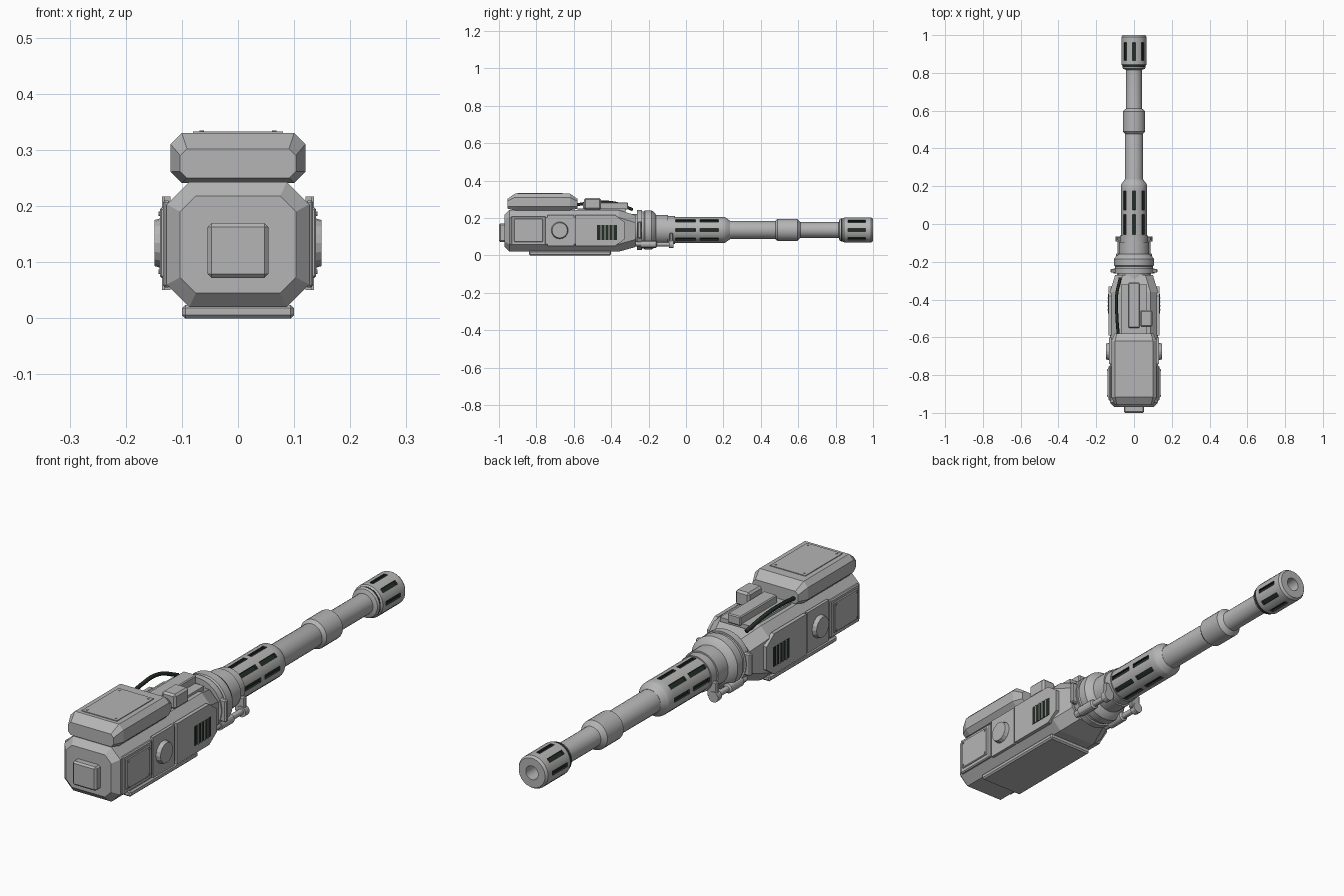
import bpy, bmesh, math
from mathutils import Matrix, Vector

cube = bpy.data.objects.get("Cube")
if cube:
    bpy.data.objects.remove(cube)


def material(name, rgb):
    m = bpy.data.materials.new(name)
    m.use_nodes = True
    m.diffuse_color = (*rgb, 1)
    m.node_tree.nodes["Principled BSDF"].inputs["Base Color"].default_value = (*rgb, 1)
    return m


GREY = material("gun grey", (0.46, 0.46, 0.46))
DARK = material("vent black", (0.016, 0.026, 0.018))
AXIS = 0.136  # height of the barrel axis


def finish(name, bm, mats=(GREY,), smooth=False, mirror=False):
    bmesh.ops.recalc_face_normals(bm, faces=bm.faces)
    me = bpy.data.meshes.new(name)
    bm.to_mesh(me)
    bm.free()
    for m in mats:
        me.materials.append(m)
    if smooth:
        me.shade_smooth()
        me.set_sharp_from_angle(angle=math.radians(30))
    ob = bpy.data.objects.new(name, me)
    bpy.context.scene.collection.objects.link(ob)
    if mirror:
        ob.modifiers.new("Mirror", "MIRROR")
    return ob


def box(name, lo, hi, bevel=0.0, mat=GREY, mirror=False):
    bm = bmesh.new()
    lo, hi = Vector(lo), Vector(hi)
    bmesh.ops.create_cube(bm, size=1, matrix=Matrix.Translation((lo + hi) / 2) @ Matrix.Diagonal((*(hi - lo), 1)))
    if bevel:
        bmesh.ops.bevel(bm, geom=bm.edges[:], offset=bevel, segments=1, affect="EDGES")
    return finish(name, bm, (mat,), mirror=mirror)


def loft(name, sections):
    """Chamfered rectangles (y, half width, bottom, top, chamfer) joined along y."""
    bm = bmesh.new()
    rings = []
    for y, w, b, t, c in sections:
        pts = [(w, b + c), (w, t - c), (w - c, t), (c - w, t),
               (-w, t - c), (-w, b + c), (c - w, b), (w - c, b)]
        rings.append([bm.verts.new((x, y, z)) for x, z in pts])
    for a, b in zip(rings, rings[1:]):
        for i in range(8):
            bm.faces.new((a[i], a[i - 1], b[i - 1], b[i]))
    bm.faces.new(rings[0])
    bm.faces.new(rings[-1])
    return finish(name, bm)


def lathe(name, profile, x=0, z=AXIS, segs=24, slots=(), bands=(), mirror=False):
    """Spin (y, radius) around the y axis; sink slots and darken bands by y range."""
    bm = bmesh.new()
    rings = []
    for y, r in profile:
        angles = [(i + 0.5) * math.tau / segs for i in range(segs)]
        rings.append([bm.verts.new((x + r * math.cos(a), y, z + r * math.sin(a))) for a in angles])
    sunk = []
    for a, b, (ya, _), (yb, _) in zip(rings, rings[1:], profile, profile[1:]):
        for i in range(segs):
            f = bm.faces.new((a[i - 1], a[i], b[i], b[i - 1]))
            if (ya, yb) in slots and i % 3 == 0:
                sunk.append(f)
            f.material_index = int((ya, yb) in bands)
    bm.faces.new(rings[0])
    bm.faces.new(rings[-1])
    bmesh.ops.recalc_face_normals(bm, faces=bm.faces)
    if sunk:
        walls = bmesh.ops.inset_individual(bm, faces=sunk, thickness=0.0008, depth=-0.009)["faces"]
        for f in sunk + walls:
            f.material_index = 1
    return finish(name, bm, (GREY, DARK), smooth=True, mirror=mirror)


def disc(name, centre, radius, depth, axis="Z", segs=8, bevel=0.0, mirror=False):
    bm = bmesh.new()
    rot = Matrix.Rotation(math.pi / 2, 4, "Y") if axis == "X" else Matrix()
    bmesh.ops.create_cone(bm, cap_ends=True, segments=segs, radius1=radius, radius2=radius - bevel,
                          depth=depth, matrix=Matrix.Translation(centre) @ rot)
    return finish(name, bm, mirror=mirror)


# Main receiver and upper housing
loft("receiver", [(-0.97, 0.103, 0.045, 0.218, 0.028), (-0.945, 0.127, 0.02, 0.243, 0.04),
                  (-0.36, 0.127, 0.02, 0.243, 0.04), (-0.27, 0.1, 0.045, 0.215, 0.04)])
loft("upper_housing", [(-0.955, 0.103, 0.25, 0.302, 0.012), (-0.915, 0.12, 0.241, 0.33, 0.02),
                       (-0.62, 0.12, 0.241, 0.33, 0.02), (-0.58, 0.103, 0.25, 0.302, 0.012)])
box("base_plate", (-0.1, -0.84, 0), (0.1, -0.4, 0.024), 0.006)
box("front_pad", (-0.054, -1.0, 0.072), (0.054, -0.96, 0.17), 0.007)

# Top cover with rivets
box("top_cover", (-0.08, -0.9, 0.325), (0.08, -0.66, 0.333))
for y in (-0.885, -0.675):
    disc("top_rivet", (0.065, y, 0.3335), 0.004, 0.003, mirror=True)

# Deck fittings and cable
box("deck_plate", (-0.07, -0.58, 0.235), (0.07, -0.32, 0.252))
box("deck_rail", (-0.03, -0.55, 0.245), (0.03, -0.31, 0.283), 0.004)
box("deck_box", (0.033, -0.545, 0.245), (0.097, -0.455, 0.306), 0.008)
curve = bpy.data.curves.new("cable", "CURVE")
curve.dimensions = "3D"
curve.bevel_depth = 0.008
curve.bevel_resolution = 2
curve.use_fill_caps = True
path = [(-0.083, -0.59, 0.27), (-0.09, -0.5, 0.282), (-0.092, -0.38, 0.28), (-0.073, -0.285, 0.245)]
spline = curve.splines.new("BEZIER")
spline.bezier_points.add(len(path) - 1)
for p, co in zip(spline.bezier_points, path):
    p.co = co
    p.handle_left_type = p.handle_right_type = "AUTO"
curve.materials.append(DARK)
bpy.context.scene.collection.objects.link(bpy.data.objects.new("cable", curve))

# Side panels, cap and vent
bm = bmesh.new()
outline = [(-0.59, 0.05), (-0.38, 0.05), (-0.33, 0.085), (-0.33, 0.18), (-0.38, 0.217), (-0.59, 0.217)]
panel = bm.faces.new([bm.verts.new((0.12, y, z)) for y, z in outline])
top = bmesh.ops.extrude_face_region(bm, geom=[panel])["geom"]
bmesh.ops.translate(bm, vec=(0.0155, 0, 0), verts=[v for v in top if isinstance(v, bmesh.types.BMVert)])
finish("rear_side_panel", bm, mirror=True)
box("middle_side_panel", (0.12, -0.74, 0.05), (0.132, -0.6, 0.217), mirror=True)
box("front_side_panel", (0.12, -0.935, 0.055), (0.134, -0.75, 0.21), 0.004, mirror=True)
box("front_side_cover", (0.125, -0.92, 0.072), (0.139, -0.765, 0.197), 0.003, mirror=True)
for y in (-0.91, -0.775):
    for z in (0.083, 0.186):
        disc("side_rivet", (0.14, y, z), 0.004, 0.004, "X", mirror=True)
disc("side_cap", (0.138, -0.675, 0.134), 0.047, 0.022, "X", 16, 0.006, mirror=True)
box("vent_recess", (0.132, -0.475, 0.083), (0.137, -0.37, 0.162), mat=DARK, mirror=True)
for i in range(4):
    y = -0.454 + i * 0.021
    box("vent_slat", (0.133, y - 0.003, 0.083), (0.14, y + 0.003, 0.162), mirror=True)

# Barrel mount: stacked rings, ears and recoil cylinders
lathe("mount_ring", [(-0.29, 0.085), (-0.262, 0.085), (-0.262, 0.108), (-0.235, 0.108), (-0.235, 0.1),
                     (-0.225, 0.1), (-0.22, 0.106), (-0.185, 0.106), (-0.168, 0.094), (-0.16, 0.08),
                     (-0.095, 0.08), (-0.095, 0.074), (-0.06, 0.074)], segs=32)
box("mount_ear", (0.08, -0.258, 0.09), (0.125, -0.238, 0.182), 0.005, mirror=True)
lathe("recoil_cylinder", [(-0.27, 0.014), (-0.24, 0.014), (-0.24, 0.02), (-0.16, 0.02), (-0.155, 0.012),
                          (-0.092, 0.012), (-0.092, 0.022), (-0.066, 0.022)],
      x=0.077, z=0.06, segs=12, mirror=True)
box("recoil_bracket", (0.045, -0.088, 0.055), (0.09, -0.07, 0.12), 0.004, mirror=True)

# Barrel, cooling sleeve, collar and muzzle
lathe("barrel", [(-0.1, 0.05), (0.52, 0.048), (0.54, 0.042), (0.85, 0.042)])
lathe("cooling_sleeve", [(-0.07, 0.055), (-0.07, 0.066), (-0.062, 0.07), (-0.055, 0.07), (0.05, 0.07),
                         (0.075, 0.07), (0.175, 0.07), (0.205, 0.07), (0.212, 0.067), (0.235, 0.05),
                         (0.235, 0.04)],
      slots=((-0.055, 0.05), (0.075, 0.175)))
lathe("barrel_collar", [(0.475, 0.046), (0.49, 0.06), (0.595, 0.06), (0.612, 0.042)])
lathe("muzzle", [(0.815, 0.04), (0.822, 0.058), (0.83, 0.062), (0.838, 0.062), (0.845, 0.067), (0.865, 0.067),
                 (0.96, 0.067), (0.99, 0.067), (1.0, 0.06), (1.0, 0.028), (0.93, 0.026), (0.93, 0.002)],
      slots=((0.865, 0.96),), bands=((0.83, 0.838), (0.93, 0.93)))
